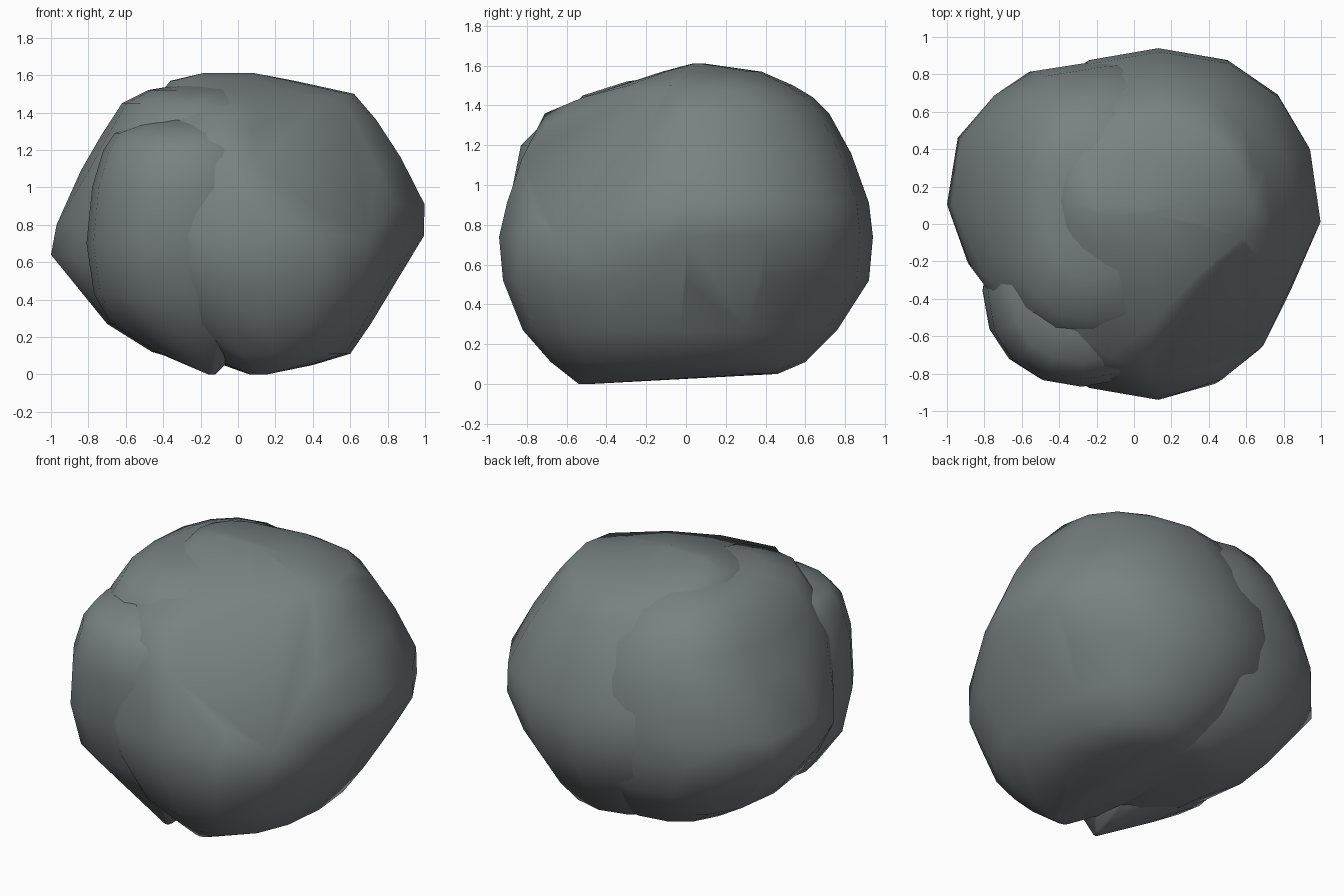
import bpy, bmesh, math
from mathutils import Vector

stone = bpy.data.materials.new("grey_stone")
stone.diffuse_color = (0.19, 0.22, 0.22, 1)


def lobe(name, rings, n=16, power=2.15, clips=()):
    """Convex rock mass: each ring is (z, x_min, x_max, y_min, y_max)."""
    bm = bmesh.new()
    for z, x0, x1, y0, y1 in rings:
        for i in range(n):
            a = 2 * math.pi * i / n
            c, s = math.cos(a), math.sin(a)
            c = math.copysign(abs(c) ** (2 / power), c)
            s = math.copysign(abs(s) ** (2 / power), s)
            p = Vector(((x0 + x1) / 2 + c * (x1 - x0) / 2,
                        (y0 + y1) / 2 + s * (y1 - y0) / 2, z))
            # flatten anything that pokes out of a worn facet
            for normal, offset in clips:
                d = p.dot(Vector(normal)) - offset
                if d > 0:
                    p -= Vector(normal) * d
            bm.verts.new(p)
    bmesh.ops.remove_doubles(bm, verts=bm.verts, dist=0.02)
    bmesh.ops.convex_hull(bm, input=bm.verts)
    loose = [v for v in bm.verts if not v.link_faces]
    bmesh.ops.delete(bm, geom=loose, context='VERTS')
    bmesh.ops.recalc_face_normals(bm, faces=bm.faces)
    for f in bm.faces:
        f.smooth = True
    me = bpy.data.meshes.new(name)
    bm.to_mesh(me)
    bm.free()
    me.materials.append(stone)
    ob = bpy.data.objects.new(name, me)
    bpy.context.collection.objects.link(ob)
    return ob


# Large main mass, worn flat on its front right side
lobe("main_boulder", [
    (0.00, 0.06, 0.16, -0.54, -0.47),
    (0.05, -0.08, 0.40, -0.60, 0.46),
    (0.11, -0.22, 0.60, -0.68, 0.60),
    (0.27, -0.42, 0.71, -0.82, 0.76),
    (0.52, -0.62, 0.86, -0.92, 0.92),
    (0.74, -0.74, 1.00, -0.94, 0.94),
    (0.91, -0.72, 1.00, -0.90, 0.92),
    (1.16, -0.60, 0.87, -0.86, 0.83),
    (1.36, -0.48, 0.74, -0.76, 0.72),
    (1.44, -0.44, 0.67, -0.52, 0.64),
    (1.50, -0.42, 0.62, -0.32, 0.54),
    (1.57, -0.36, 0.30, -0.12, 0.38),
    (1.61, -0.20, 0.10, 0.03, 0.10),
], power=2.25, clips=[
    ((0.916, -0.40, 0), 0.909),
    ((0.54, -0.84, 0), 0.952),
    ((0.56, -0.63, 0.54), 1.19),
    ((0.85, -0.45, 0.28), 1.115),
])

# Front left mass with an undercut foot
lobe("front_left_boulder", [
    (0.00, -0.16, -0.12, -0.52, -0.46),
    (0.12, -0.44, 0.00, -0.54, 0.10),
    (0.27, -0.68, 0.10, -0.60, 0.15),
    (0.43, -0.77, 0.20, -0.79, 0.15),
    (0.70, -0.81, 0.22, -0.86, 0.15),
    (1.00, -0.78, 0.22, -0.87, 0.12),
    (1.20, -0.72, 0.18, -0.83, 0.08),
    (1.29, -0.66, 0.12, -0.74, 0.00),
    (1.36, -0.46, 0.00, -0.58, -0.15),
])

# Back left mass with the pointed left side
lobe("back_left_boulder", [
    (0.06, -0.25, 0.25, -0.30, 0.42),
    (0.12, -0.46, 0.35, -0.38, 0.55),
    (0.27, -0.70, 0.42, -0.48, 0.72),
    (0.44, -0.83, 0.52, -0.60, 0.83),
    (0.64, -1.00, 0.58, -0.70, 0.91),
    (0.80, -0.97, 0.58, -0.72, 0.92),
    (1.09, -0.84, 0.50, -0.70, 0.84),
    (1.28, -0.73, 0.38, -0.64, 0.76),
    (1.45, -0.62, 0.15, -0.52, 0.62),
    (1.52, -0.48, 0.05, -0.30, 0.45),
    (1.55, -0.30, 0.00, -0.10, 0.30),
], power=2.4, clips=[
    ((-0.154, 0.988, 0), 0.89),
    ((-0.757, 0.653, 0), 1.014),
    ((-0.80, -0.60, 0), 0.836),
])
